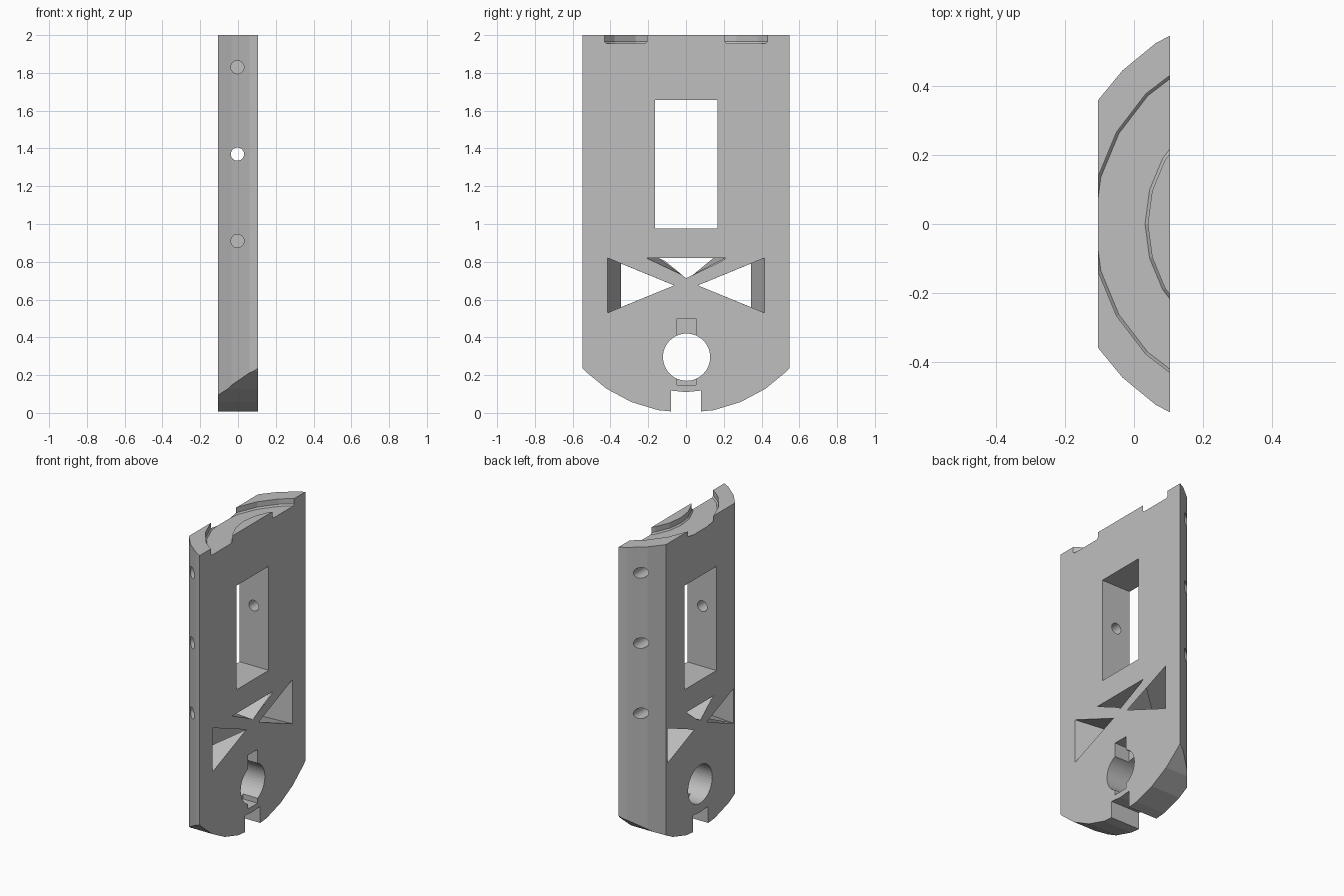
import bpy, bmesh
from math import sin, cos, radians, pi

cube = bpy.data.objects.get("Cube")
if cube:
    bpy.data.objects.remove(cube, do_unlink=True)

grey = bpy.data.materials.new("plain grey")
grey.use_nodes = True
colour = (0.52, 0.52, 0.52, 1)
grey.diffuse_color = colour
grey.node_tree.nodes["Principled BSDF"].inputs["Base Color"].default_value = colour

HALF = 0.105      # half thickness in x
OVER = 0.05       # cutter overshoot


def loft(name, rings):
    """Solid through matching outlines, capped at both ends."""
    bm = bmesh.new()
    loops = [[bm.verts.new(p) for p in ring] for ring in rings]
    for a, b in zip(loops, loops[1:]):
        for i in range(len(a)):
            j = (i + 1) % len(a)
            bm.faces.new((a[i], a[j], b[j], b[i]))
    bm.faces.new(loops[0][::-1])
    bm.faces.new(loops[-1])
    bmesh.ops.recalc_face_normals(bm, faces=bm.faces)
    mesh = bpy.data.meshes.new(name)
    bm.to_mesh(mesh)
    bm.free()
    mesh.materials.append(grey)
    obj = bpy.data.objects.new(name, mesh)
    bpy.context.collection.objects.link(obj)
    return obj


def prism_x(name, outline, lo=-HALF - OVER, hi=HALF + OVER):
    return loft(name, [[(x, y, z) for y, z in outline] for x in (lo, hi)])


def rect(y0, y1, z0, z1):
    return [(y0, z0), (y1, z0), (y1, z1), (y0, z1)]


def circle(cy, cz, r, n):
    return [(cy + r * cos(2 * pi * i / n), cz + r * sin(2 * pi * i / n)) for i in range(n)]


def taper_x(name, front, back):
    """Cutter whose outline changes from the +x face to the -x face."""
    k = OVER / (2 * HALF)
    ring_a = [(HALF + OVER, f[0] + (f[0] - b[0]) * k, f[1] + (f[1] - b[1]) * k)
              for f, b in zip(front, back)]
    ring_b = [(-HALF - OVER, b[0] + (b[0] - f[0]) * k, b[1] + (b[1] - f[1]) * k)
              for f, b in zip(front, back)]
    return loft(name, [ring_a, ring_b])


def combine(tool, operation="DIFFERENCE"):
    mod = body.modifiers.new(tool.name, "BOOLEAN")
    mod.operation = operation
    mod.solver = "EXACT"
    mod.object = tool
    bpy.ops.object.modifier_apply(modifier=mod.name)
    bpy.data.objects.remove(tool, do_unlink=True)


# Body: slice of a faceted round column
AXIS, RADIUS = 0.412, 0.63


def arc(r, degrees):
    return [(AXIS - r * cos(radians(a)), r * sin(radians(a))) for a in degrees]


column = arc(RADIUS, [-90 + 11.25 * i for i in range(17)])
body = loft("mounting_plate", [[(x, y, z) for x, y in column] for z in (0, 2)])
bpy.context.view_layer.objects.active = body
body.select_set(True)

# Keep the slab with a rounded lower end
LOW = 0.756
lower = [(LOW * sin(radians(a)), LOW - LOW * cos(radians(a)))
         for a in [-67.5 + 11.25 * i for i in range(13)]]
slab = lower + [(lower[-1][0], 2.1), (lower[0][0], 2.1)]
combine(prism_x("slab_limit", slab, -HALF, HALF), "INTERSECT")

# Curved groove in the top
sweep = [-75 + 15 * i for i in range(11)]


def groove(inset, z):
    outline = arc(0.534 - inset, sweep) + arc(0.372 + inset, sweep[::-1])
    return [(x, y, z) for x, y in outline]


combine(loft("top_groove", [groove(0.008, 1.955), groove(0, 1.965), groove(0, 2.1)]))

# Window, bore, blind keyway and bottom slot
combine(prism_x("window", rect(-0.165, 0.168, 0.975, 1.657)))
combine(prism_x("bore", circle(0.003, 0.295, 0.125, 48)))
combine(prism_x("keyway", rect(-0.048, 0.053, 0.148, 0.5), 0.0))
combine(prism_x("bottom_slot", [(-0.08, -0.1), (0.08, -0.1), (0.08, 0.118),
                                (0, 0.11), (-0.08, 0.118)]))

# Triangular openings with sloping walls
for s in (-1, 1):
    combine(taper_x("side_triangle",
                    [(s * 0.415, 0.82), (s * 0.415, 0.53), (s * 0.063, 0.675)],
                    [(s * 0.343, 0.79), (s * 0.343, 0.56), (s * 0.063, 0.675)]))
combine(taper_x("upper_triangle",
                [(-0.21, 0.82), (0.21, 0.82), (0, 0.713)],
                [(-0.145, 0.82), (0.145, 0.82), (0, 0.713)]))

# Screw holes in both edges; the middle pair opens into the window
for z, inner in ((0.91, 0.3), (1.37, 0.1), (1.83, 0.3)):
    for s in (-1, 1):
        ring = circle(-0.003, z, 0.035, 24)
        combine(loft("screw_hole", [[(x, s * y, h) for x, h in ring] for y in (inner, 0.7)]))
